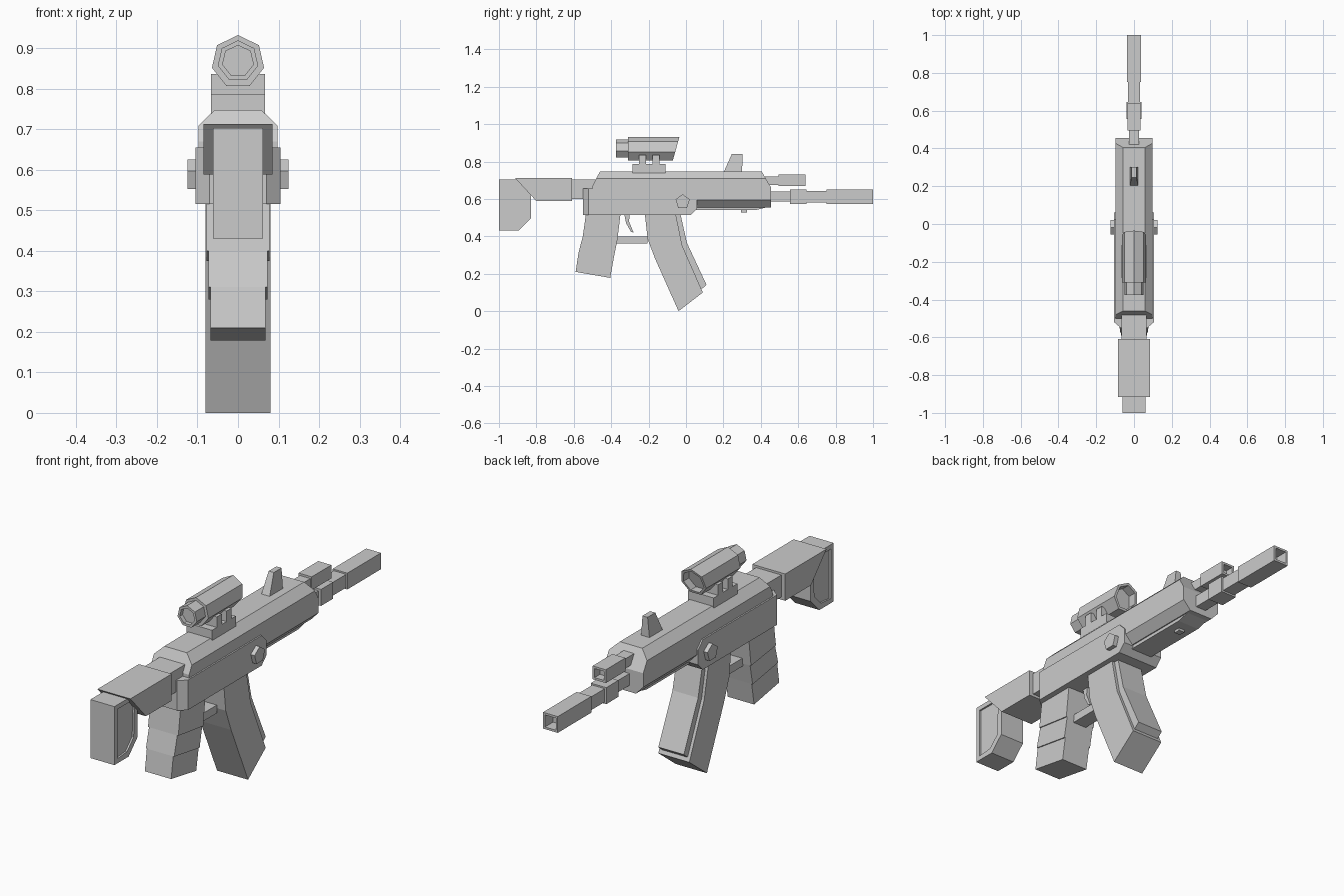
import bpy, bmesh, math
from mathutils import Vector

if "Cube" in bpy.data.objects:
    bpy.data.objects.remove(bpy.data.objects["Cube"])


def finish(name, bm):
    bmesh.ops.recalc_face_normals(bm, faces=bm.faces[:])
    me = bpy.data.meshes.new(name)
    bm.to_mesh(me)
    bm.free()
    ob = bpy.data.objects.new(name, me)
    bpy.context.collection.objects.link(ob)
    return ob


def extrude(name, pts, lo, hi, axis):
    """Extrude a profile: (y, z) points along x, or (x, z) points along y."""
    bm = bmesh.new()
    place = (lambda p, t: (t, p[0], p[1])) if axis == 'x' else (lambda p, t: (p[0], t, p[1]))
    a = [bm.verts.new(place(p, lo)) for p in pts]
    b = [bm.verts.new(place(p, hi)) for p in pts]
    bm.faces.new(a)
    bm.faces.new(b)
    for i in range(len(pts)):
        j = (i + 1) % len(pts)
        bm.faces.new((a[i], a[j], b[j], b[i]))
    return finish(name, bm)


def side(name, pts, half):
    return extrude(name, pts, -half, half, 'x')


def box(name, half, y0, y1, z0, z1):
    return side(name, [(y0, z0), (y1, z0), (y1, z1), (y0, z1)], half)


def ngon(n, r, cu, cz):
    return [(cu + r * math.sin(2 * math.pi * i / n), cz + r * math.cos(2 * math.pi * i / n))
            for i in range(n)]


def cut(ob, co, no):
    """Slice off everything on the normal side of a plane and cap it."""
    bm = bmesh.new()
    bm.from_mesh(ob.data)
    r = bmesh.ops.bisect_plane(bm, geom=bm.verts[:] + bm.edges[:] + bm.faces[:],
                               plane_co=co, plane_no=no, clear_outer=True)
    edges = [e for e in r['geom_cut'] if isinstance(e, bmesh.types.BMEdge)]
    bmesh.ops.contextual_create(bm, geom=edges)
    bmesh.ops.recalc_face_normals(bm, faces=bm.faces[:])
    bm.to_mesh(ob.data)
    bm.free()


def recess(ob, direction, rim, depth):
    """Inset the faces looking along a direction and sink them."""
    bm = bmesh.new()
    bm.from_mesh(ob.data)
    d = Vector(direction)
    faces = [f for f in bm.faces if f.normal.dot(d) > 0.85]
    bmesh.ops.inset_individual(bm, faces=faces, thickness=rim)
    inner = bmesh.ops.extrude_discrete_faces(bm, faces=faces)['faces']
    bmesh.ops.translate(bm, verts=list({v for f in inner for v in f.verts}), vec=-d * depth)
    bm.to_mesh(ob.data)
    bm.free()


# Stock
butt = side("stock_butt", [(-1, .43), (-.895, .43), (-.83, .495), (-.83, .703), (-1, .703)], .062)
for sx in (-1, 1):
    recess(butt, (sx, 0, 0), .03, .008)
side("stock_body", [(-.915, .713), (-.80, .588), (-.61, .588), (-.61, .713)], .085)
box("stock_tube", .065, -.62, -.46, .60, .703)

# Upper receiver and handguard, sloped at both ends
half = [(.058, .747), (.098, .708), (.098, .595), (.06, .555)]
upper = extrude("upper_receiver", half + [(-x, z) for x, z in reversed(half)], -.5, .455, 'y')
cut(upper, (0, -.46, .747), (0, -.077, .04))
cut(upper, (0, .405, .747), (0, .087, .05))
side("handguard_rail", [(.04, .57), (.04, .54), (.37, .54), (.45, .56), (.45, .57)], .055)
box("rail_stud", .015, .295, .325, .528, .55)

# Lower receiver with chamfered back corners
lower = side("lower_receiver", [(-.55, .515), (.025, .515), (.06, .55), (.06, .62),
                                (.025, .655), (-.55, .655)], .105)
for sx in (-1, 1):
    cut(lower, (sx * .07, -.55, 0), (sx * .03, -.035, 0))
side("receiver_pin", ngon(5, .04, -.018, .585), .125)

# Grip in three stepped bands
rows = [(-.535, .52, -.35, .52), (-.552, .40, -.368, .375), (-.575, .31, -.387, .28),
        (-.59, .21, -.405, .178)]
for i, w in enumerate((.078, .073, .068)):
    a, b = rows[i], rows[i + 1]
    side(f"grip_band_{i + 1}", [a[:2], b[:2], b[2:], a[2:]], w)

# Trigger and guard
box("trigger_guard", .035, -.375, -.205, .362, .40)
side("trigger", [(-.33, .52), (-.30, .52), (-.305, .48), (-.28, .42), (-.295, .425), (-.32, .47)], .015)

# Curved magazine with a narrower front spine
side("magazine", [(-.22, .52), (-.205, .385), (-.165, .28), (-.04, 0), (.09, .10),
                  (-.02, .35), (-.055, .52)], .08)
side("magazine_spine", [(-.06, .52), (-.025, .35), (.08, .115), (.11, .14), (.005, .365), (-.03, .52)], .066)

# Barrel, muzzle and gas block
box("barrel", .027, .43, .80, .585, .64)
box("barrel_collar", .04, .555, .645, .573, .65)
box("barrel_front", .032, .645, .755, .581, .643)
muzzle = box("muzzle", .038, .752, 1, .574, .65)
recess(muzzle, (0, 1, 0), .014, .06)
box("gas_tube", .027, .39, .51, .675, .72)
gas = box("gas_block", .034, .495, .64, .668, .73)
recess(gas, (0, 1, 0), .014, .04)

# Front sight, narrowing upwards
sight = side("front_sight", [(.20, .74), (.30, .74), (.302, .84), (.245, .84)], .022)
for v in sight.data.vertices:
    if v.co.z > .8:
        v.co.x *= .6

# Scope mount
box("scope_mount", .066, -.285, -.11, .735, .787)
for i, y in enumerate((-.232, -.16)):
    box(f"scope_post_{i + 1}", .066, y - .018, y + .018, .78, .836)

# Scope: seven-sided body with slanted hood and hollow ends
body = extrude("scope_body", ngon(7, .066, 0, .866), -.31, -.03, 'y')
cut(body, (0, -.035, .932), (0, .125, -.035))
recess(body, (0, 1, 0), .012, .04)
eye = extrude("scope_eyepiece", ngon(7, .051, 0, .868), -.375, -.29, 'y')
recess(eye, (0, -1, 0), .012, .02)
